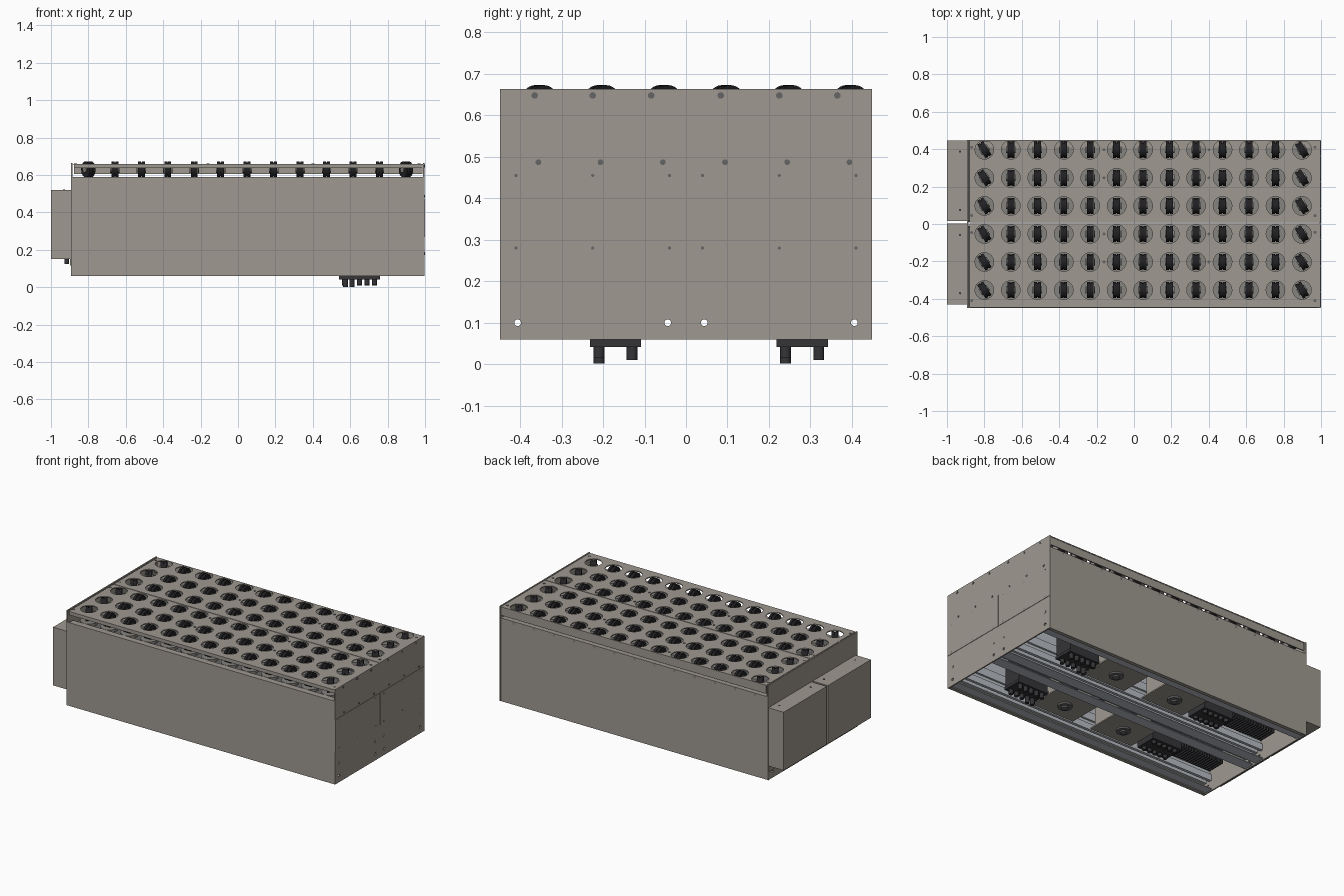
import bpy, bmesh, math
from mathutils import Matrix, Vector

cube = bpy.data.objects.get("Cube")
if cube:
    bpy.data.objects.remove(cube, do_unlink=True)


def material(name, rgb, rough=0.6):
    m = bpy.data.materials.new(name)
    m.use_nodes = True
    m.diffuse_color = (*rgb, 1)
    node = m.node_tree.nodes["Principled BSDF"]
    node.inputs["Base Color"].default_value = (*rgb, 1)
    node.inputs["Roughness"].default_value = rough
    return m


PAINT = material("warm grey paint", (0.345, 0.316, 0.28))
HOLDER = material("grey swivel holder", (0.24, 0.23, 0.21))
BLACK = material("black rubber", (0.015, 0.015, 0.017))
DARK = material("dark plastic", (0.035, 0.035, 0.04))
ALU = material("aluminium", (0.48, 0.50, 0.54))
STEEL = material("dark steel", (0.13, 0.13, 0.13))


def box(bm, x, y, z):
    """Box from (low, high) pairs."""
    c = Vector([sum(p) / 2 for p in (x, y, z)])
    s = Vector([p[1] - p[0] for p in (x, y, z)])
    bmesh.ops.create_cube(bm, size=1, matrix=Matrix.Translation(c) @ Matrix.Diagonal((*s, 1)))


def cyl(bm, centre, r, depth, axis="Z", turn=0, seg=20):
    rot = {"X": Matrix.Rotation(math.pi / 2, 4, "Y"), "Z": Matrix()}[axis]
    m = Matrix.Translation(centre) @ Matrix.Rotation(turn, 4, "Z") @ rot
    bmesh.ops.create_cone(bm, cap_ends=True, segments=seg, radius1=r,
                          radius2=r, depth=depth, matrix=m)


def finish(bm, name, mat, smooth=False):
    me = bpy.data.meshes.new(name)
    bm.to_mesh(me)
    bm.free()
    me.materials.append(mat)
    ob = bpy.data.objects.new(name, me)
    bpy.context.collection.objects.link(ob)
    if smooth:
        bpy.ops.object.select_all(action="DESELECT")
        ob.select_set(True)
        bpy.context.view_layer.objects.active = ob
        bpy.ops.object.shade_smooth_by_angle()
    return ob


def cut(ob, cutter):
    mod = ob.modifiers.new("holes", "BOOLEAN")
    mod.operation, mod.solver, mod.object = "DIFFERENCE", "EXACT", cutter
    cutter.hide_render = True
    cutter.hide_viewport = True
    cutter.display_type = "WIRE"


COLS = [-0.80 + 0.1415 * i for i in range(13)]
ROWS = [-0.353 + 0.15 * i for i in range(6)]
X0, X1 = -0.885, 0.997
MODULES = (-0.225, 0.225)
RAIL_Y = (-0.406, -0.044, 0.044, 0.406)

# Top panels with round openings
bm = bmesh.new()
for x in COLS:
    for y in ROWS:
        cyl(bm, (x, y, 0.655), 0.05, 0.06, seg=24)
top_cutter = finish(bm, "top_hole_cutter", STEEL)
for name, y in (("front_top_panel", (-0.443, 0.003)), ("back_top_panel", (0.007, 0.449))):
    bm = bmesh.new()
    box(bm, (X0 + 0.006, X1 - 0.009), y, (0.654, 0.66))
    cut(finish(bm, name, PAINT), top_cutter)

# Side walls with inward ledges, and a slot left open below the panel lips
for name, s, lip in (("front", -1, 0.638), ("back", 1, 0.605)):
    bm = bmesh.new()
    outer, inner, flange = s * 0.448, s * 0.441, s * 0.425
    box(bm, (X0, X1), sorted((outer, inner)), (0.06, 0.589))
    box(bm, (X0 + 0.01, X1 - 0.01), sorted((outer, flange)), (0.06, 0.066))
    box(bm, (X0 + 0.01, X1 - 0.01), sorted((inner, s * 0.408)), (0.583, 0.589))
    finish(bm, name + "_wall", PAINT)
    bm = bmesh.new()
    box(bm, (X0 + 0.008, X1 - 0.01), sorted((inner, s * 0.447)), (lip, 0.66))
    finish(bm, name + "_panel_lip", PAINT)

# End plates with through holes and raised covers
bm = bmesh.new()
for y in RAIL_Y:
    cyl(bm, (0, y, 0.10), 0.008, 3, "X")
end_cutter = finish(bm, "end_hole_cutter", STEEL)
for name, x in (("left_end_plate", (X1 - 0.008, X1)), ("right_end_plate", (X0 - 0.008, X0))):
    bm = bmesh.new()
    box(bm, x, (-0.449, 0.449), (0.06, 0.663))
    cut(finish(bm, name, PAINT), end_cutter)
bm = bmesh.new()
for y in MODULES:
    box(bm, (X1 - 0.001, 0.9995), (y - 0.222, y + 0.222), (0.268, 0.472))
finish(bm, "end_cover_plates", PAINT)

# Screws on the end plates and top panels
bm = bmesh.new()
for y in (-0.365, -0.225, -0.084, 0.084, 0.225, 0.365):
    cyl(bm, (X1, y, 0.648), 0.008, 0.004, "X", seg=12)
for y in ROWS:
    cyl(bm, (X1, y - 0.003, 0.487), 0.007, 0.004, "X", seg=12)
for y in (-0.41, -0.225, -0.04, 0.04, 0.225, 0.41):
    for z in (0.28, 0.455):
        cyl(bm, (X1 + 0.001, y, z), 0.004, 0.004, "X", seg=10)
for y in (-0.41, -0.045, 0.045, 0.41):
    for x in (-0.868, 0.968):
        cyl(bm, (x, y, 0.66), 0.008, 0.003, seg=12)
for y in (ROWS[1], ROWS[2], ROWS[4], ROWS[5]):
    for x in (-0.16, 0.40):
        cyl(bm, (x, y, 0.66), 0.008, 0.003, seg=12)
finish(bm, "screws", STEEL)
bm = bmesh.new()
for y in RAIL_Y:
    cyl(bm, (X1, y, 0.18), 0.009, 0.004, "X", seg=16)
finish(bm, "rail_bolts", PAINT)

# Swivelling twin wheels and their holders; the outer columns are angled
wheels, holders = bmesh.new(), bmesh.new()
for i, x in enumerate(COLS):
    turn = math.radians(32) if i in (0, 12) else 0
    for y in ROWS:
        side = Vector((math.cos(turn), math.sin(turn), 0))
        c = Vector((x, y, 0.630))
        for s in (-1, 1):
            cyl(wheels, c + side * 0.0105 * s, 0.043, 0.016, "X", turn, 28)
            cyl(holders, c + side * 0.022 * s, 0.018, 0.006, "X", turn, 16)
        cyl(wheels, c, 0.038, 0.006, "X", turn, 20)
        cyl(holders, (x, y, 0.579), 0.052, 0.018, seg=24)
        cyl(holders, (x, y, 0.545), 0.02, 0.05, seg=16)
finish(wheels, "swivel_wheels", BLACK, True)
finish(holders, "wheel_holders", HOLDER, True)

# Inner deck carrying the wheels
bm = bmesh.new()
for y in MODULES:
    box(bm, (X0, X1 - 0.01), (y - 0.21, y + 0.21), (0.545, 0.555))
finish(bm, "wheel_deck", STEEL)

# Grooved rails running the full length
PROFILE = ((-0.03, 0.125), (-0.012, 0.125), (-0.012, 0.145), (0.012, 0.145), (0.012, 0.125),
           (0.03, 0.125), (0.03, 0.165), (0.018, 0.165), (0.018, 0.19), (0.03, 0.19),
           (0.03, 0.24), (-0.03, 0.24), (-0.03, 0.19), (-0.018, 0.19), (-0.018, 0.165),
           (-0.03, 0.165))
bm = bmesh.new()
for y in RAIL_Y:
    f = bm.faces.new([bm.verts.new((X0, y + p, z)) for p, z in PROFILE])
    ext = bmesh.ops.extrude_face_region(bm, geom=[f])["geom"]
    bmesh.ops.translate(bm, vec=(X1 - 0.008 - X0, 0, 0),
                        verts=[v for v in ext if isinstance(v, bmesh.types.BMVert)])
    box(bm, (X0, X1 - 0.01), (y - 0.034, y + 0.034), (0.067, 0.072))
    box(bm, (X0, X1 - 0.01), (y - 0.004, y + 0.004), (0.24, 0.40))
bmesh.ops.recalc_face_normals(bm, faces=bm.faces)
finish(bm, "long_rails", ALU)

# Drive units, fittings and brackets under each module
dark, plates, steel = bmesh.new(), bmesh.new(), bmesh.new()
for m in MODULES:
    # hanging connector block
    y = m + 0.055
    box(dark, (0.54, 0.76), (y - 0.062, y + 0.062), (0.042, 0.06))
    box(dark, (0.545, 0.755), (y - 0.06, y + 0.06), (0.06, 0.22))
    for i in range(5):
        x = 0.57 + 0.04 * i
        cyl(dark, (x, y + 0.04, 0.03), 0.013, 0.04, seg=16)
        cyl(dark, (x, y - 0.04, 0.03), 0.013, 0.03, seg=16)
    for x in (0.575, 0.61):
        cyl(dark, (x, y - 0.04, 0.024), 0.013, 0.044, seg=16)
    # second block, kept inside the housing
    box(dark, (-0.49, -0.28), (m - 0.08, m + 0.06), (0.085, 0.20))
    for i in range(5):
        for dy in (-0.05, 0.035):
            cyl(dark, (-0.46 + 0.038 * i, m + dy, 0.08), 0.013, 0.03, seg=14)
    # ribbed strip
    box(dark, (-0.80, -0.50), (m - 0.05, m + 0.05), (0.13, 0.20))
    for i in range(16):
        x = -0.795 + 0.019 * i
        box(dark, (x, x + 0.009), (m - 0.06, m + 0.06), (0.11, 0.14))
    # mounting plates with pulleys
    for x in (0.32, -0.11):
        box(plates, (x - 0.15, x + 0.15), (m - 0.11, m + 0.11), (0.10, 0.108))
        for s in (-1, 1):
            box(plates, (x + s * 0.12 - 0.004, x + s * 0.12 + 0.004),
                (m - 0.10, m + 0.10), (0.108, 0.30))
        cyl(steel, (x, m, 0.095), 0.042, 0.012, seg=24)
        cyl(steel, (x, m, 0.086), 0.02, 0.012, seg=16)
        cyl(dark, (x, m, 0.25), 0.075, 0.28, seg=24)
    # cross members
    for x in (0.10, -0.26, 0.50):
        box(steel, (x - 0.02, x + 0.02), (m - 0.18, m + 0.18), (0.19, 0.23))
finish(dark, "drive_units_and_fittings", DARK, True)
finish(plates, "drive_mounting_plates", PAINT)
finish(steel, "pulleys_and_cross_members", STEEL, True)

# Control boxes on the right end, with flanges and cable glands
bm, caps = bmesh.new(), bmesh.new()
for y0, y1 in ((-0.43, 0.002), (0.015, 0.447)):
    box(bm, (-1.0, -0.892), (y0, y1), (0.15, 0.52))
    box(bm, (-0.898, -0.892), (y0, y1), (0.115, 0.15))
    for y in (y0 + 0.06, y1 - 0.06):
        cyl(caps, (-0.93, y, 0.52), 0.006, 0.003, seg=12)
        cyl(caps, (-0.915, y, 0.138), 0.012, 0.03, seg=14)
finish(bm, "control_boxes", PAINT)
finish(caps, "box_screws_and_cable_glands", DARK)
